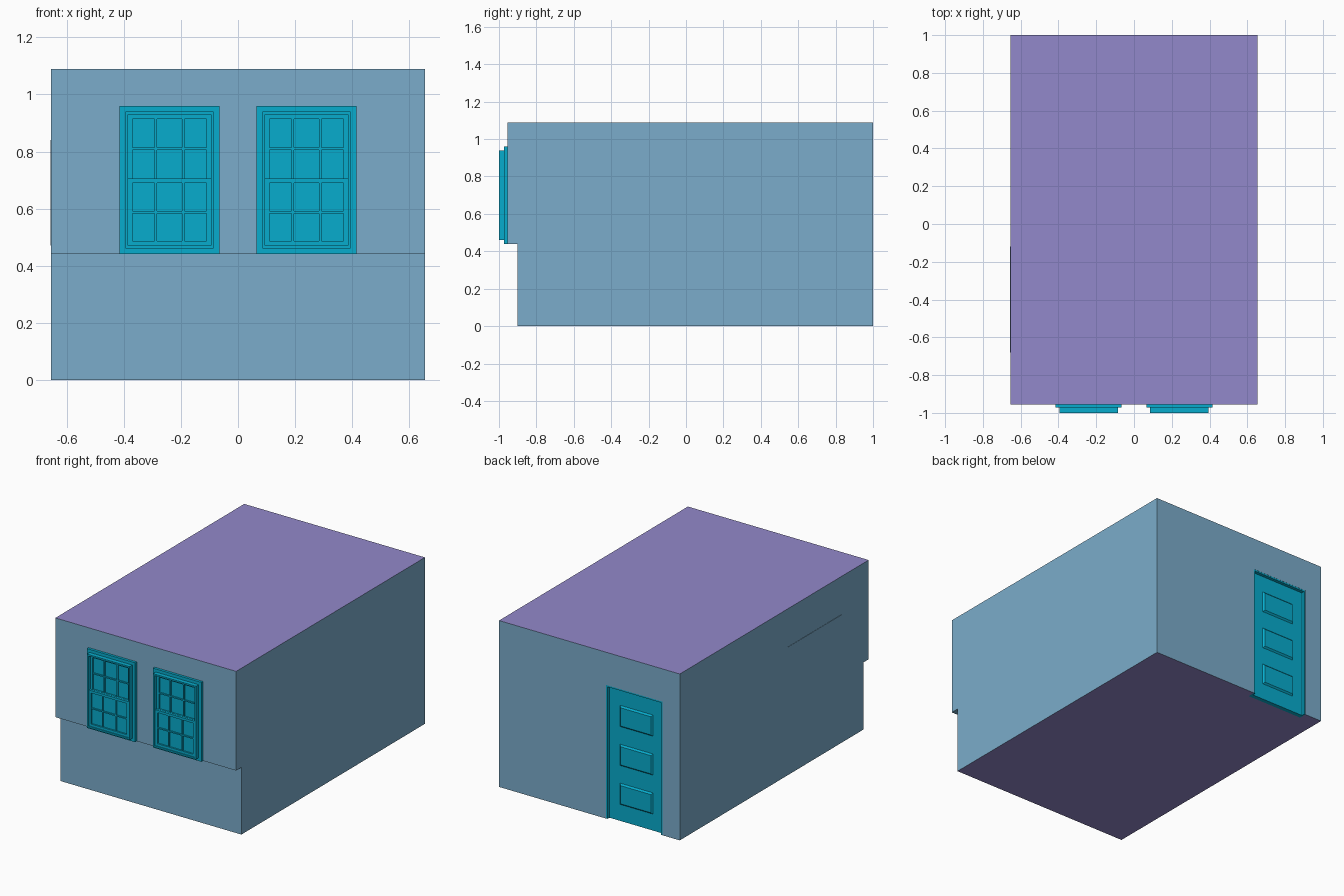
import bpy, bmesh

if "Cube" in bpy.data.objects:
    bpy.data.objects.remove(bpy.data.objects["Cube"])


def material(name, rgb):
    m = bpy.data.materials.new(name)
    m.diffuse_color = (*[c ** 2.2 for c in rgb], 1)
    m.use_nodes = True
    m.node_tree.nodes["Principled BSDF"].inputs["Base Color"].default_value = m.diffuse_color
    return m


WALL = material("wall_blue", (0.48, 0.67, 0.79))
TRIM = material("trim_cyan", (0.06, 0.67, 0.80))
SLAB = material("slab_purple", (0.57, 0.53, 0.79))


def add_mesh(name, bm, *mats):
    bmesh.ops.recalc_face_normals(bm, faces=bm.faces)
    me = bpy.data.meshes.new(name)
    bm.to_mesh(me)
    bm.free()
    ob = bpy.data.objects.new(name, me)
    bpy.context.collection.objects.link(ob)
    for m in mats:
        me.materials.append(m)
    return ob


def add_box(bm, x0, x1, y0, y1, z0, z1):
    vs = bmesh.ops.create_cube(bm, size=1)["verts"]
    for v in vs:
        v.co = (x1 if v.co.x > 0 else x0, y1 if v.co.y > 0 else y0, z1 if v.co.z > 0 else z0)
    return vs


def add_ring(bm, x0, x1, y0, y1, z0, z1, w):
    add_box(bm, x0, x0 + w, y0, y1, z0, z1)
    add_box(bm, x1 - w, x1, y0, y1, z0, z1)
    add_box(bm, x0 + w, x1 - w, y0, y1, z0, z0 + w)
    add_box(bm, x0 + w, x1 - w, y0, y1, z1 - w, z1)


# Room shell: side profile with the overhanging upper front, extruded across
HALF, TOP = 0.655, 1.09
profile = [(-0.9, 0), (1, 0), (1, TOP), (-0.955, TOP), (-0.955, 0.44), (-0.9, 0.44)]
bm = bmesh.new()
face = bm.faces.new([bm.verts.new((-HALF, y, z)) for y, z in profile])
ext = bmesh.ops.extrude_face_region(bm, geom=[face])
bmesh.ops.translate(bm, vec=(2 * HALF, 0, 0),
                    verts=[g for g in ext["geom"] if isinstance(g, bmesh.types.BMVert)])
for f in bm.faces:
    z = f.calc_center_median().z
    f.material_index = 1 if z < 0.01 or z > TOP - 0.01 else 0
room = add_mesh("room_shell", bm, WALL, SLAB)

# Doorway recess in the back wall
DX0, DX1, DTOP = -0.53, -0.12, 0.875
bm = bmesh.new()
add_box(bm, DX0, DX1, 0.95, 1.1, -0.1, DTOP)
cutter = add_mesh("doorway_cutter", bm, WALL)
cutter.hide_render = True
mod = room.modifiers.new("doorway", "BOOLEAN")
mod.operation, mod.object, mod.solver = "DIFFERENCE", cutter, "EXACT"
bpy.context.view_layer.objects.active = room
room.select_set(True)
bpy.ops.object.modifier_apply(modifier=mod.name)
bpy.data.objects.remove(cutter)

# Door leaf with three raised, bevelled panels
bm = bmesh.new()
add_box(bm, DX0, DX1, 0.945, 0.978, 0, DTOP)
for z0 in (0.10, 0.355, 0.61):
    x0, x1, z1, s = -0.455, -0.2, z0 + 0.155, 0.018
    for v in add_box(bm, x0, x1, 0.97, 0.988, z0, z1):
        if v.co.y > 0.98:
            v.co.x += s if v.co.x < (x0 + x1) / 2 else -s
            v.co.z += s if v.co.z < (z0 + z1) / 2 else -s
add_mesh("door", bm, TRIM)
bm = bmesh.new()
add_box(bm, DX0, DX0 + 0.01, 0.97, 0.999, 0, DTOP)
add_box(bm, DX1 - 0.01, DX1, 0.97, 0.999, 0, DTOP)
add_box(bm, DX0 + 0.01, DX1 - 0.01, 0.97, 0.999, DTOP - 0.01, DTOP)
add_mesh("door_frame", bm, TRIM)


# Sash: border, glass pane and three by two muntin grid
def add_sash(bm, x0, x1, z0, z1, front):
    add_ring(bm, x0, x1, front, front + 0.015, z0, z1, 0.016)
    add_box(bm, x0, x1, front + 0.01, front + 0.014, z0, z1)
    for i in (1, 2):
        x = x0 + (x1 - x0) * i / 3
        add_box(bm, x - 0.004, x + 0.004, front + 0.002, front + 0.012, z0 + 0.01, z1 - 0.01)
    z = (z0 + z1) / 2
    add_box(bm, x0 + 0.01, x1 - 0.01, front + 0.002, front + 0.012, z - 0.004, z + 0.004)


# Pair of double hung windows on the front
for side, cx in (("left", -0.24), ("right", 0.24)):
    bm = bmesh.new()
    add_ring(bm, cx - 0.175, cx + 0.175, -0.972, -0.95, 0.44, 0.96, 0.025)
    add_ring(bm, cx - 0.155, cx + 0.155, -1.0, -0.95, 0.46, 0.94, 0.01)
    add_mesh(side + "_window_frame", bm, TRIM)
    bm = bmesh.new()
    add_sash(bm, cx - 0.145, cx + 0.145, 0.69, 0.93, -0.978)
    add_sash(bm, cx - 0.145, cx + 0.145, 0.47, 0.705, -0.994)
    add_mesh(side + "_window_sashes", bm, TRIM)

# Thin flush panel on the left wall
bm = bmesh.new()
add_box(bm, -HALF - 0.002, -HALF + 0.01, -0.68, -0.12, 0.47, 0.84)
add_mesh("left_wall_panel", bm, WALL)
